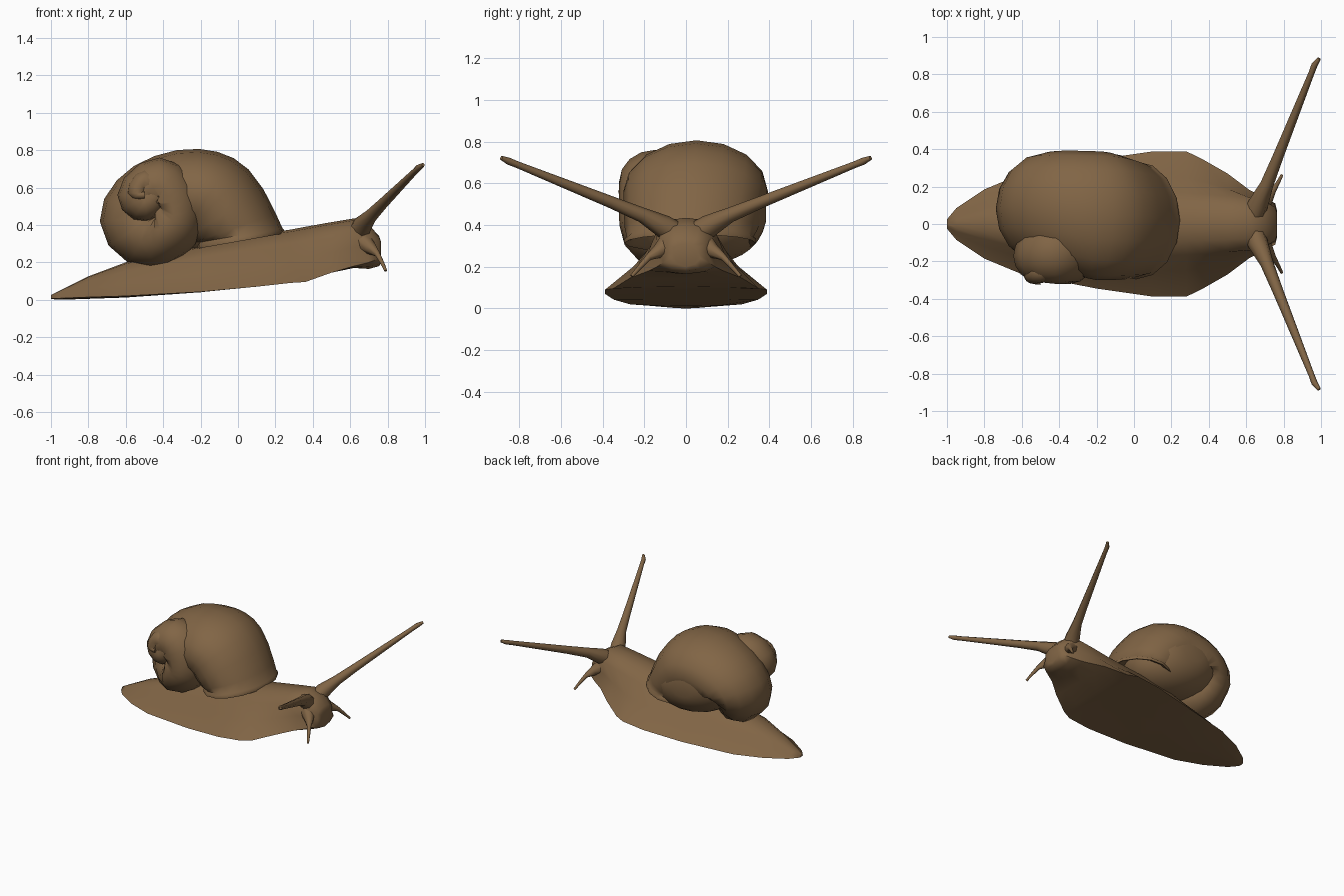
import bpy, bmesh, math
from mathutils import Vector

if "Cube" in bpy.data.objects:
    bpy.data.objects.remove(bpy.data.objects["Cube"])

brown = bpy.data.materials.new("snail brown")
brown.diffuse_color = (0.22, 0.13, 0.06, 1)
brown.use_nodes = True
brown.node_tree.nodes["Principled BSDF"].inputs["Base Color"].default_value = brown.diffuse_color


def loft(name, rings, angle=50):
    """Skin a list of equal closed rings, capping both ends."""
    bm = bmesh.new()
    loops = [[bm.verts.new(p) for p in ring] for ring in rings]
    n = len(loops[0])
    for a, b in zip(loops, loops[1:]):
        for i in range(n):
            bm.faces.new((a[i], a[(i + 1) % n], b[(i + 1) % n], b[i]))
    bm.faces.new(loops[0])
    bm.faces.new(loops[-1])
    bmesh.ops.recalc_face_normals(bm, faces=bm.faces)
    me = bpy.data.meshes.new(name)
    bm.to_mesh(me)
    bm.free()
    me.materials.append(brown)
    ob = bpy.data.objects.new(name, me)
    bpy.context.collection.objects.link(ob)
    bpy.context.view_layer.objects.active = ob
    ob.select_set(True)
    bpy.ops.object.shade_smooth_by_angle(angle=math.radians(angle))
    ob.select_set(False)
    return ob


def spline(keys, steps):
    """Catmull-Rom through tuples of numbers."""
    out = []
    for i in range(len(keys) - 1):
        p = [keys[max(0, min(len(keys) - 1, i + k))] for k in (-1, 0, 1, 2)]
        for s in range(steps):
            t = s / steps
            out.append([0.5 * (2 * b + (c - a) * t + (2 * a - 5 * b + 4 * c - d) * t * t
                               + (3 * b - a - 3 * c + d) * t ** 3) for a, b, c, d in zip(*p)])
    out.append(list(keys[-1]))
    return out


# Body: x, foot half width, edge z, top z, bottom z, shoulder half width
body_keys = [
    (-1.0, .025, .008, .025, .004, .012), (-.95, .085, .008, .05, .0, .04),
    (-.8, .185, .014, .125, .005, .08), (-.6, .268, .02, .2, .012, .13),
    (-.2, .345, .042, .29, .04, .17), (.1, .388, .07, .35, .075, .17),
    (.28, .388, .09, .375, .095, .165), (.36, .35, .095, .39, .105, .16),
    (.5, .27, .145, .415, .145, .15), (.62, .18, .18, .435, .17, .14),
    (.7, .14, .2, .40, .165, .12), (.755, .11, .22, .34, .18, .09),
    (.765, .07, .24, .31, .2, .06)]
rings = []
for x, w, ze, zt, zb, wt in body_keys:
    h = zt - ze
    half = [(.6 * w, zb + .3 * (ze - zb)), (w, ze), (.45 * (w + wt), ze + .4 * h),
            (wt, ze + .75 * h), (.55 * wt, ze + .96 * h)]
    rings.append([(x, 0, zb)] + [(x, y, z) for y, z in half] + [(x, 0, zt)]
                 + [(x, -y, z) for y, z in reversed(half)])
loft("body", rings, 60)

# Shell: tube centre x, y, z, radius in the coil plane, radius along y, outward angle
shell_keys = [
    (.01, .02, .325, .235, .31, 10), (-.12, .04, .52, .25, .34, 45),
    (-.25, .05, .57, .24, .34, 80), (-.42, .09, .53, .23, .30, 127),
    (-.50, .08, .44, .24, .28, 185), (-.45, -.03, .37, .205, .27, 265),
    (-.35, -.10, .42, .175, .22, 312), (-.36, -.14, .52, .17, .18, 360),
    (-.42, -.15, .61, .15, .17, 450), (-.51, -.17, .56, .135, .14, 540),
    (-.49, -.2, .52, .1, .115, 630), (-.45, -.22, .57, .085, .085, 720),
    (-.50, -.25, .63, .065, .065, 810), (-.54, -.27, .57, .05, .05, 900),
    (-.50, -.30, .56, .02, .025, 990)]


def shell_ring(k, scale=1.0, lift=0.0):
    x, y, z, r, ry, a = k
    a = math.radians(a)
    out = Vector((math.cos(a), 0, math.sin(a)))
    c = Vector((x, y, z + lift))
    return [c + out * (r * scale * math.cos(t)) + Vector((0, ry * scale * math.sin(t), 0))
            for t in (2 * math.pi * i / 16 for i in range(16))]


coil = spline(shell_keys, 3)
lip = coil[0]
rings = [shell_ring(lip, .85, .06), shell_ring(lip, .93, 0), shell_ring(lip, 1.02, -.012),
         shell_ring(lip, 1.02, .008), shell_ring(lip, .98, .02)]
rings += [shell_ring(k) for k in coil[1:]]
loft("shell", rings, 60)

# Rounded filling that closes the hub of the coil on the far side
core = []
for i in range(1, 16):
    a = math.pi * i / 16
    s = math.sin(a) ** .85
    core.append([(-.24 + .38 * s * math.cos(t), .12 - .268 * math.cos(a),
                  .48 + .255 * s * math.sin(t) - .06 * math.cos(t) * s)
                 for t in (2 * math.pi * j / 20 for j in range(20))])
loft("shell_hub", core, 60)


# Feelers: tapered tubes through x, y, z, radius
def feeler(name, keys, side):
    pts = [Vector((k[0], k[1] * side, k[2])) for k in keys]
    rings = []
    for i, p in enumerate(pts):
        d = (pts[min(i + 1, len(pts) - 1)] - pts[max(i - 1, 0)]).normalized()
        u = d.cross(Vector((1, 0, 0))).normalized()
        v = d.cross(u)
        rings.append([p + keys[i][3] * (u * math.cos(t) + v * math.sin(t))
                      for t in (2 * math.pi * j / 8 for j in range(8))])
    loft(name, rings, 60)


for side, label in ((1, "left"), (-1, "right")):
    feeler("eye_stalk_" + label, [
        (.63, .02, .34, .06), (.665, .11, .395, .055), (.71, .21, .448, .036),
        (.77, .36, .51, .029), (.95, .81, .69, .016), (.965, .85, .706, .017),
        (.99, .885, .722, .01)], side)
    feeler("lower_feeler_" + label, [
        (.66, .08, .31, .06), (.71, .13, .275, .035), (.745, .18, .245, .016),
        (.772, .225, .195, .011), (.79, .26, .155, .008)], side)
